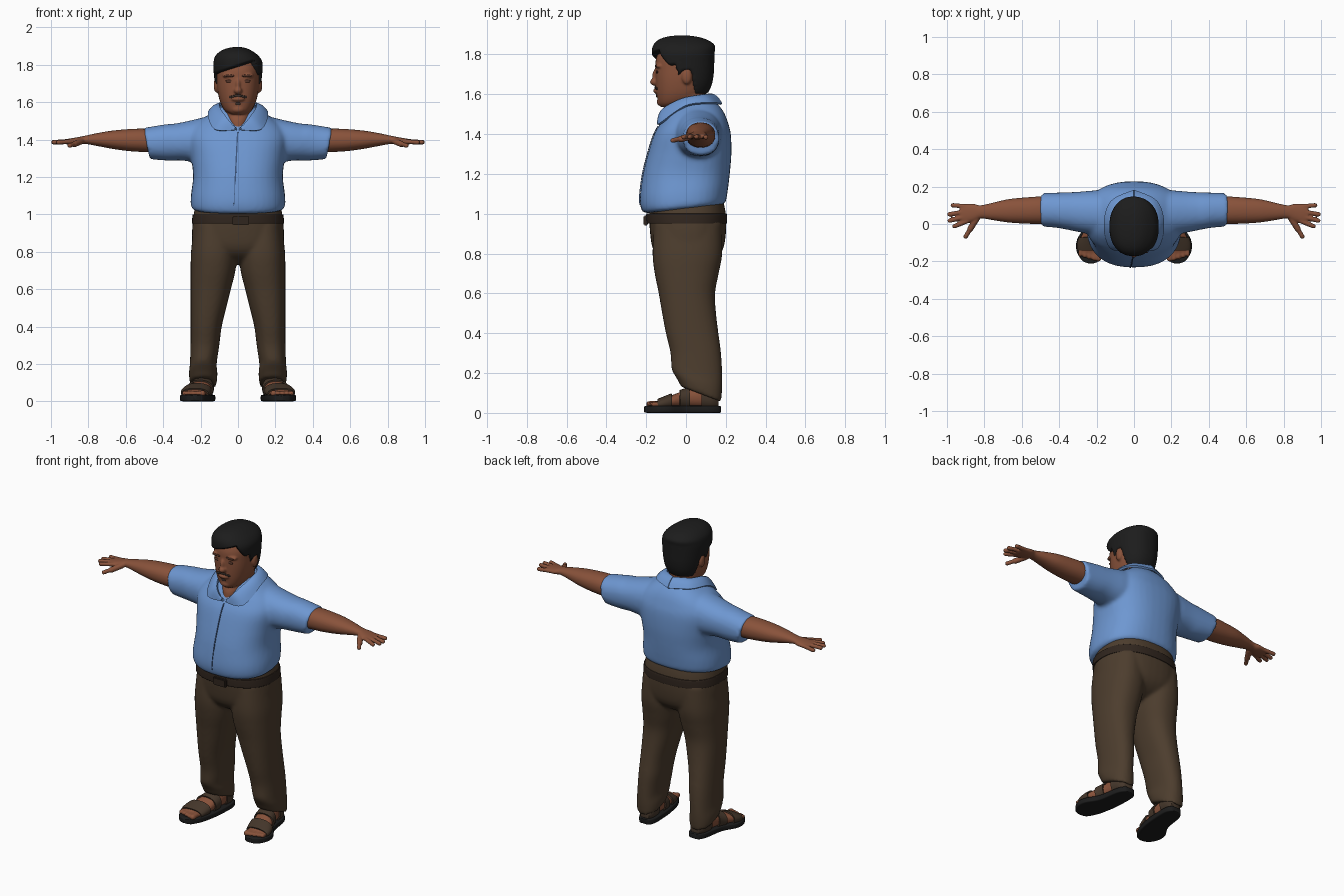
import bpy, bmesh, math
from mathutils import Vector, Matrix
from mathutils.bvhtree import BVHTree

if "Cube" in bpy.data.objects:
    bpy.data.objects.remove(bpy.data.objects["Cube"])


def material(name, r, g, b):
    m = bpy.data.materials.new(name)
    m.diffuse_color = (r, g, b, 1)
    m.use_nodes = True
    m.node_tree.nodes["Principled BSDF"].inputs["Base Color"].default_value = m.diffuse_color
    return m


SHIRT = material("shirt blue", 0.155, 0.31, 0.64)
SEAM = material("seam blue", 0.045, 0.09, 0.2)
SKIN = material("skin", 0.25, 0.085, 0.043)
SHADE = material("eye brown", 0.10, 0.04, 0.025)
BEARD = material("moustache", 0.04, 0.027, 0.022)
HAIR = material("hair black", 0.012, 0.012, 0.012)
CLOTH = material("trouser brown", 0.074, 0.047, 0.027)
BELT = material("belt brown", 0.03, 0.019, 0.013)
STRAP = material("sandal brown", 0.06, 0.038, 0.024)
SOLE = material("sole black", 0.012, 0.012, 0.012)


def spline(pts, k):
    """Smooth curve through tuples of any length."""
    out = []
    for i in range(len(pts) - 1):
        a, b, c, d = pts[max(i - 1, 0)], pts[i], pts[i + 1], pts[min(i + 2, len(pts) - 1)]
        for j in range(k):
            t = j / k
            out.append(tuple(0.5 * (2 * q + (r - p) * t + (2 * p - 5 * q + 4 * r - s) * t * t
                             + (3 * q - p - 3 * r + s) * t ** 3) for p, q, r, s in zip(a, b, c, d)))
    return out + [pts[-1]]


def loft(bm, axis, sections, power=2.2, k=5, n=40, warp=None, grow=0.0):
    """Skin superellipses (t, a0, a1, b0, b1) along an axis."""
    rings = []
    for t, a0, a1, b0, b1 in spline(sections, k):
        ring = []
        for i in range(n):
            c, s = math.cos(math.tau * i / n), math.sin(math.tau * i / n)
            a = (a0 + a1) / 2 + ((a1 - a0) / 2 + grow) * math.copysign(abs(c) ** (2 / power), c)
            b = (b0 + b1) / 2 + ((b1 - b0) / 2 + grow) * math.copysign(abs(s) ** (2 / power), s)
            co = Vector({"x": (t, a, b), "y": (a, t, b), "z": (a, b, t)}[axis])
            ring.append(bm.verts.new(warp(co) if warp else co))
        rings.append(ring)
    for r, q in zip(rings, rings[1:]):
        for i in range(n):
            bm.faces.new((r[i], r[(i + 1) % n], q[(i + 1) % n], q[i]))
    bm.faces.new(rings[0])
    bm.faces.new(rings[-1])


def both(rows):
    """Sections symmetric in x, from (z, half width, y0, y1)."""
    return [(z, -x, x, y0, y1) for z, x, y0, y1 in rows]


def ball(bm, loc, size):
    bmesh.ops.create_uvsphere(bm, u_segments=20, v_segments=12, radius=1,
                              matrix=Matrix.Translation(loc) @ Matrix.Diagonal((*size, 1)))


def capsule(bm, p, q, r):
    p, q = Vector(p), Vector(q)
    vs = bmesh.ops.create_uvsphere(bm, u_segments=14, v_segments=9, radius=r)["verts"]
    rot = (q - p).to_track_quat("Z", "Y")
    for v in vs:
        if v.co.z > 0:
            v.co.z += (q - p).length
        v.co = rot @ v.co + p


def finish(bm, name, mat, voxel=0, smooth=0, mirror=False, thick=0):
    """Turn a bmesh into a smooth object, optionally fused and mirrored."""
    bmesh.ops.recalc_face_normals(bm, faces=bm.faces)
    me = bpy.data.meshes.new(name)
    bm.to_mesh(me)
    bm.free()
    ob = bpy.data.objects.new(name, me)
    bpy.context.collection.objects.link(ob)
    if voxel:
        m = ob.modifiers.new("fuse", "REMESH")
        m.mode, m.voxel_size = "VOXEL", voxel
    if smooth:
        m = ob.modifiers.new("soften", "SMOOTH")
        m.factor, m.iterations = 0.5, smooth
    if thick:
        m = ob.modifiers.new("thickness", "SOLIDIFY")
        m.thickness, m.offset = thick, 0
    if mirror:
        m = ob.modifiers.new("mirror", "MIRROR")
        m.use_mirror_merge = False
    dg = bpy.context.evaluated_depsgraph_get()
    ob.data = bpy.data.meshes.new_from_object(ob.evaluated_get(dg))
    ob.modifiers.clear()
    ob.data.materials.clear()
    ob.data.materials.append(mat)
    bpy.ops.object.select_all(action="DESELECT")
    ob.select_set(True)
    bpy.context.view_layer.objects.active = ob
    bpy.ops.object.shade_smooth_by_angle(angle=math.radians(50))
    return ob


def surface(ob):
    """Returns a function giving the front y of an object at x, z."""
    me = ob.data
    tree = BVHTree.FromPolygons([v.co for v in me.vertices], [p.vertices for p in me.polygons])
    return lambda x, z: tree.ray_cast(Vector((x, -2, z)), Vector((0, 1, 0)))[0].y


# Shirt: body and two sleeves fused together
bm = bmesh.new()
loft(bm, "z", both([(1.025, .225, -.2, .185), (1.04, .25, -.222, .2), (1.1, .252, -.232, .21),
                    (1.2, .24, -.217, .22), (1.3, .25, -.192, .228), (1.4, .265, -.16, .225),
                    (1.46, .245, -.125, .21), (1.51, .19, -.095, .19), (1.55, .13, -.07, .16),
                    (1.575, .1, -.05, .13)]), 2.4,
     warp=lambda c: c + Vector((0, 0, 0.11 * c.y * max(0, min(1, (1.2 - c.z) / .12)))))
for s in (1, -1):
    loft(bm, "x", [(.1, -.07, .18, 1.27, 1.54), (.2, -.06, .18, 1.275, 1.515), (.3, -.042, .172, 1.288, 1.492),
                   (.4, -.022, .168, 1.288, 1.476), (.49, -.014, .166, 1.295, 1.462)],
         warp=lambda c: Vector((s * (c.x + (.22 * (c.z - 1.38) if c.x > .35 else 0)), c.y, c.z)))
shirt = finish(bm, "shirt", SHIRT, 0.011, 6)

# Front seam running down the shirt
front = surface(shirt)
bm = bmesh.new()
edge = []
for i in range(25):
    z = 1.44 - i * .0165
    x = -.002 - .02 * i / 24
    w = .0035 if i < 17 else .0015
    edge.append([bm.verts.new((x + d, front(x, z) - .003, z)) for d in (-w, w)])
for a, b in zip(edge, edge[1:]):
    bm.faces.new((a[0], a[1], b[1], b[0]))
finish(bm, "front_seam", SEAM, thick=0.004)

# Folded collar
top = spline([(.008, -.135, 1.45), (.06, -.122, 1.515), (.097, -.03, 1.57), (.085, .07, 1.592), (0, .125, 1.598)], 8)
low = spline([(.02, -.14, 1.45), (.125, -.125, 1.455), (.157, 0, 1.54), (.12, .12, 1.555), (0, .178, 1.55)], 8)
bm = bmesh.new()
strip = []
for a, b in zip(top, low):
    a, b = Vector(a), Vector(b)
    strip.append([bm.verts.new(a.lerp(b, t) + Vector((0, 0, .05 * t * (1 - t)))) for t in (0, .25, .5, .75, 1)])
for a, b in zip(strip, strip[1:]):
    for j in range(4):
        bm.faces.new((a[j], a[j + 1], b[j + 1], b[j]))
finish(bm, "collar", SHIRT, mirror=True, thick=0.012)

# Arms with hands and fingers
bm = bmesh.new()
loft(bm, "x", [(.42, .0, .145, 1.33, 1.45), (.5, .0, .147, 1.333, 1.458), (.58, .002, .142, 1.338, 1.456),
               (.67, .008, .133, 1.35, 1.448), (.75, .02, .115, 1.365, 1.435), (.82, .03, .1, 1.377, 1.42),
               (.86, .014, .108, 1.374, 1.412), (.91, .004, .106, 1.374, 1.404), (.93, .012, .1, 1.378, 1.4)])
for p, q in (((.89, .016, 1.39), (.96, -.012, 1.385)), ((.9, .04, 1.392), (.985, .018, 1.386)),
             ((.9, .066, 1.392), (.987, .052, 1.386)), ((.89, .093, 1.39), (.968, .1, 1.384))):
    capsule(bm, p, q, .0125)
capsule(bm, (.84, .03, 1.39), (.875, -.025, 1.375), .017)
capsule(bm, (.865, -.01, 1.38), (.9, -.067, 1.368), .0125)
finish(bm, "arms", SKIN, 0.005, 3, mirror=True)

# Head: skull, neck, nose, lips and ears
bm = bmesh.new()
loft(bm, "z", both([(1.535, .035, -.125, -.03), (1.555, .07, -.138, .04), (1.6, .095, -.147, .09),
                    (1.66, .109, -.152, .11), (1.72, .114, -.154, .122), (1.78, .114, -.15, .126),
                    (1.84, .095, -.12, .11), (1.87, .05, -.07, .07)]), 2.3)
loft(bm, "z", both([(1.435, .03, -.122, .0), (1.5, .065, -.115, .08), (1.56, .085, -.085, .1), (1.64, .085, -.06, .1)]))
ball(bm, (0, -.155, 1.662), (.022, .026, .02))
ball(bm, (0, -.148, 1.69), (.014, .022, .04))
ball(bm, (0, -.147, 1.617), (.036, .018, .014))
ball(bm, (0, -.125, 1.562), (.035, .022, .022))
for s in (1, -1):
    ball(bm, (s * .116, .004, 1.69), (.014, .026, .04))
    ball(bm, (s * .05, -.134, 1.742), (.035, .02, .012))
head = finish(bm, "head", SKIN, 0.006, 3)

# Eyes, brows, moustache and chin tuft as thin patches
face = surface(head)


def patch(name, mat, spots):
    pm = bmesh.new()
    for x, z, w, h in spots:
        ball(pm, (x, face(x, z), z), (w, .005, h))
    finish(pm, name, mat)


patch("eyes", SHADE, [(s * .047, 1.712, .02, .008) for s in (1, -1)])
patch("eyebrows", SHADE, [(s * x, 1.742 - .1 * abs(x - .048), .016, .006) for s in (1, -1) for x in (.036, .058)])
patch("moustache_and_tuft", BEARD, [(s * x, 1.636 - .25 * x, .014, .007) for s in (1, -1) for x in (.008, .022, .034)]
      + [(0, 1.592, .014, .008)])


# Hair: a cap that sinks into the head below the hairline
def hair_warp(c):
    fringe = 1.792 + .33 * c.x if c.x < .085 else 1.82 - 2.5 * (c.x - .085)
    marks = [(-.2, fringe), (-.11, fringe), (-.06, 1.75), (-.04, 1.69), (-.02, 1.715), (.025, 1.72), (.05, 1.60), (.3, 1.595)]
    for (y0, z0), (y1, z1) in zip(marks, marks[1:]):
        if y0 <= c.y <= y1:
            line = z0 + (z1 - z0) * (c.y - y0) / (y1 - y0)
            f = max(0, min(1, (c.z - line) / .02 + .5))
            f = .8 + .2 * f * f * (3 - 2 * f)
            return Vector((c.x * f, c.y * f, c.z))
    return c


bm = bmesh.new()
loft(bm, "z", [(1.575, -.08, .08, -.1, .085), (1.61, -.1, .1, -.13, .112), (1.65, -.115, .115, -.15, .13),
               (1.7, -.124, .124, -.16, .139), (1.76, -.13, .13, -.167, .142), (1.81, -.131, .131, -.172, .144),
               (1.845, -.122, .112, -.165, .144), (1.872, -.095, .078, -.14, .11), (1.888, -.058, .045, -.1, .06),
               (1.895, -.02, .012, -.05, .01)], 2.25, 9, 112, hair_warp)
finish(bm, "hair", HAIR, smooth=2)

# Trousers: seat and two legs fused together
bm = bmesh.new()
loft(bm, "z", both([(.735, .06, -.06, .08), (.77, .17, -.125, .145), (.82, .235, -.165, .185), (.9, .246, -.18, .2),
                    (1.0, .237, -.185, .2), (1.07, .222, -.18, .185)]), 2.4)
for s in (1, -1):
    loft(bm, "z", [(.95, .02, .235, -.16, .18), (.8, .006, .251, -.168, .182), (.7, .014, .253, -.157, .164),
                   (.6, .038, .253, -.137, .146), (.5, .063, .253, -.12, .151), (.4, .087, .253, -.101, .163),
                   (.3, .1, .254, -.078, .176), (.2, .114, .257, -.072, .182), (.15, .11, .262, -.055, .181),
                   (.1, .114, .257, -.025, .176)], 2.3,
         warp=lambda c: Vector((s * c.x, c.y, c.z + max(0, min(1, (.25 - c.z) / .12)) * .38 * (.06 - c.y))))
finish(bm, "trousers", CLOTH, 0.01, 5)

# Belt and buckle
bm = bmesh.new()
loft(bm, "z", both([(.95, .245, -.196, .204), (.955, .247, -.2, .206), (.995, .243, -.2, .206), (1.0, .24, -.196, .2)]), 2.4)
finish(bm, "belt", BELT)
bm = bmesh.new()
bmesh.ops.create_cube(bm, size=1, matrix=Matrix.Translation((.015, -.202, .967)) @ Matrix.Diagonal((.09, .022, .05, 1)))
bmesh.ops.bevel(bm, geom=bm.edges[:], offset=.005, segments=2, affect="EDGES")
finish(bm, "belt_buckle", BELT)

# Feet with toes
foot = [(.16, .155, .2, .03, .08), (.13, .14, .222, .025, .11), (.07, .138, .235, .025, .13), (0, .14, .25, .025, .115),
        (-.08, .152, .288, .025, .085), (-.13, .165, .295, .025, .065), (-.165, .18, .28, .025, .05)]
bm = bmesh.new()
loft(bm, "y", foot)
for i in range(5):
    x = .19 + i * .024
    capsule(bm, (x, -.13, .045), (x, -.19 + .007 * i + (.006 if i == 0 else 0), .043), .017 if i == 0 else .013)
finish(bm, "feet", SKIN, 0.006, 2, mirror=True)

# Sandal straps cut from a slightly larger foot shape
bm = bmesh.new()
loft(bm, "y", foot, k=8, grow=.006)
bands = ((-.14, -.075), (-.035, .02), (.08, .2))
drop = [f for f in bm.faces if not any(a < f.calc_center_median().y < b for a, b in bands)]
bmesh.ops.delete(bm, geom=drop, context="FACES")
finish(bm, "sandal_straps", STRAP, mirror=True, thick=.008)

# Sandal soles
bm = bmesh.new()
loft(bm, "y", [(.175, .155, .195, .003, .032), (.165, .137, .214, 0, .035), (.12, .122, .236, 0, .036),
               (.0, .126, .258, 0, .036), (-.08, .138, .303, 0, .036), (-.14, .154, .308, 0, .036),
               (-.19, .182, .282, 0, .036), (-.205, .2, .26, .002, .034), (-.212, .22, .24, .005, .03)], 7)
finish(bm, "sandal_soles", SOLE, mirror=True)
